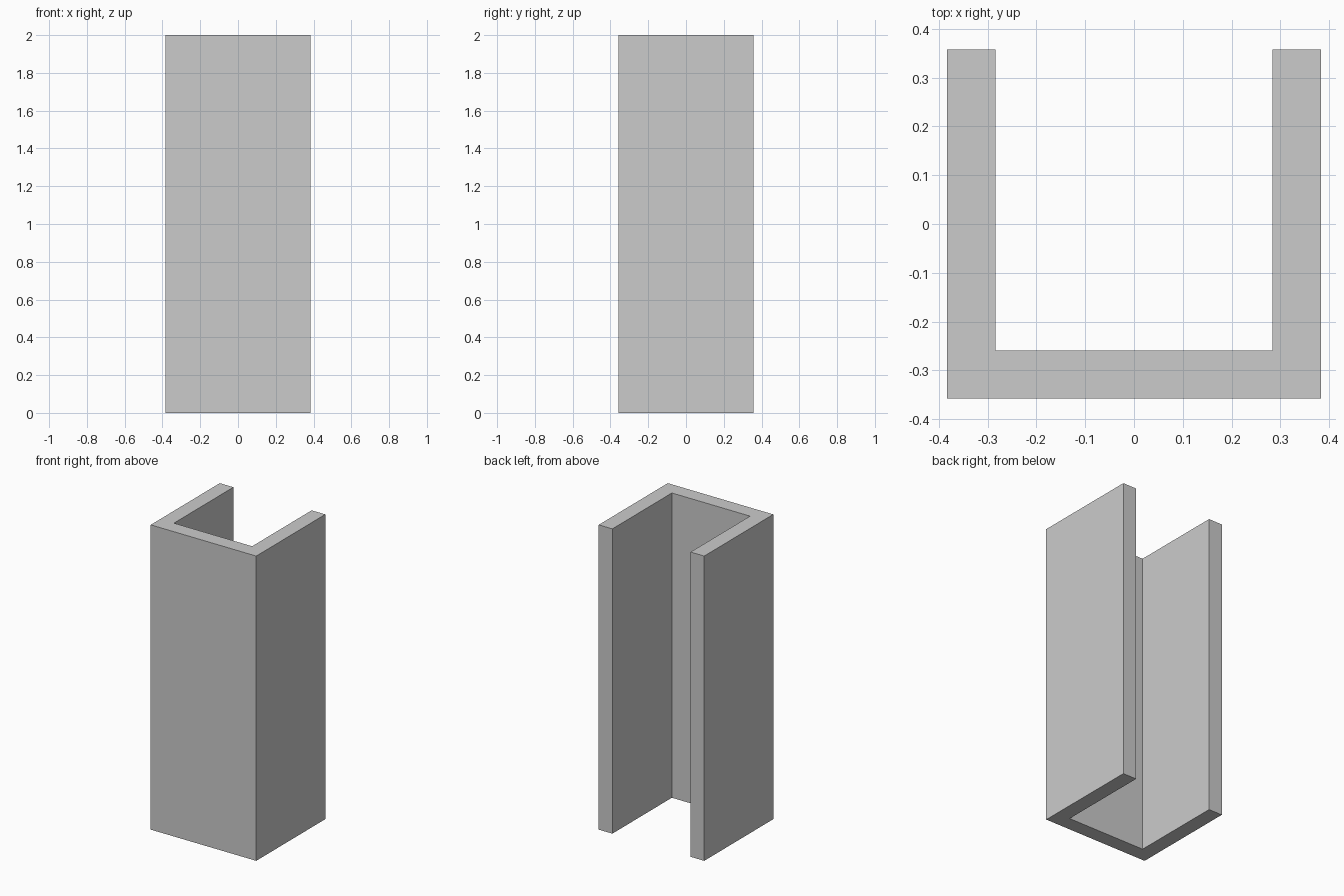
import bpy
import bmesh

if "Cube" in bpy.data.objects:
    bpy.data.objects.remove(bpy.data.objects["Cube"])

HALF_X, HALF_Y, WALL, HEIGHT = 0.383, 0.358, 0.099, 2.0

# U-shaped cross-section, open towards the back (+y)
inner_x, inner_y = HALF_X - WALL, -HALF_Y + WALL
right_half = [(HALF_X, -HALF_Y), (HALF_X, HALF_Y), (inner_x, HALF_Y), (inner_x, inner_y)]
profile = right_half + [(-x, y) for x, y in reversed(right_half)]

# Channel: profile extruded straight up
bm = bmesh.new()
base = bm.faces.new([bm.verts.new((x, y, 0)) for x, y in profile])
top = bmesh.ops.extrude_face_region(bm, geom=[base], use_keep_orig=True)
top_verts = [v for v in top["geom"] if isinstance(v, bmesh.types.BMVert)]
bmesh.ops.translate(bm, verts=top_verts, vec=(0, 0, HEIGHT))
bmesh.ops.recalc_face_normals(bm, faces=bm.faces)

mesh = bpy.data.meshes.new("u_channel")
bm.to_mesh(mesh)
bm.free()
bpy.context.collection.objects.link(bpy.data.objects.new("u_channel", mesh))
